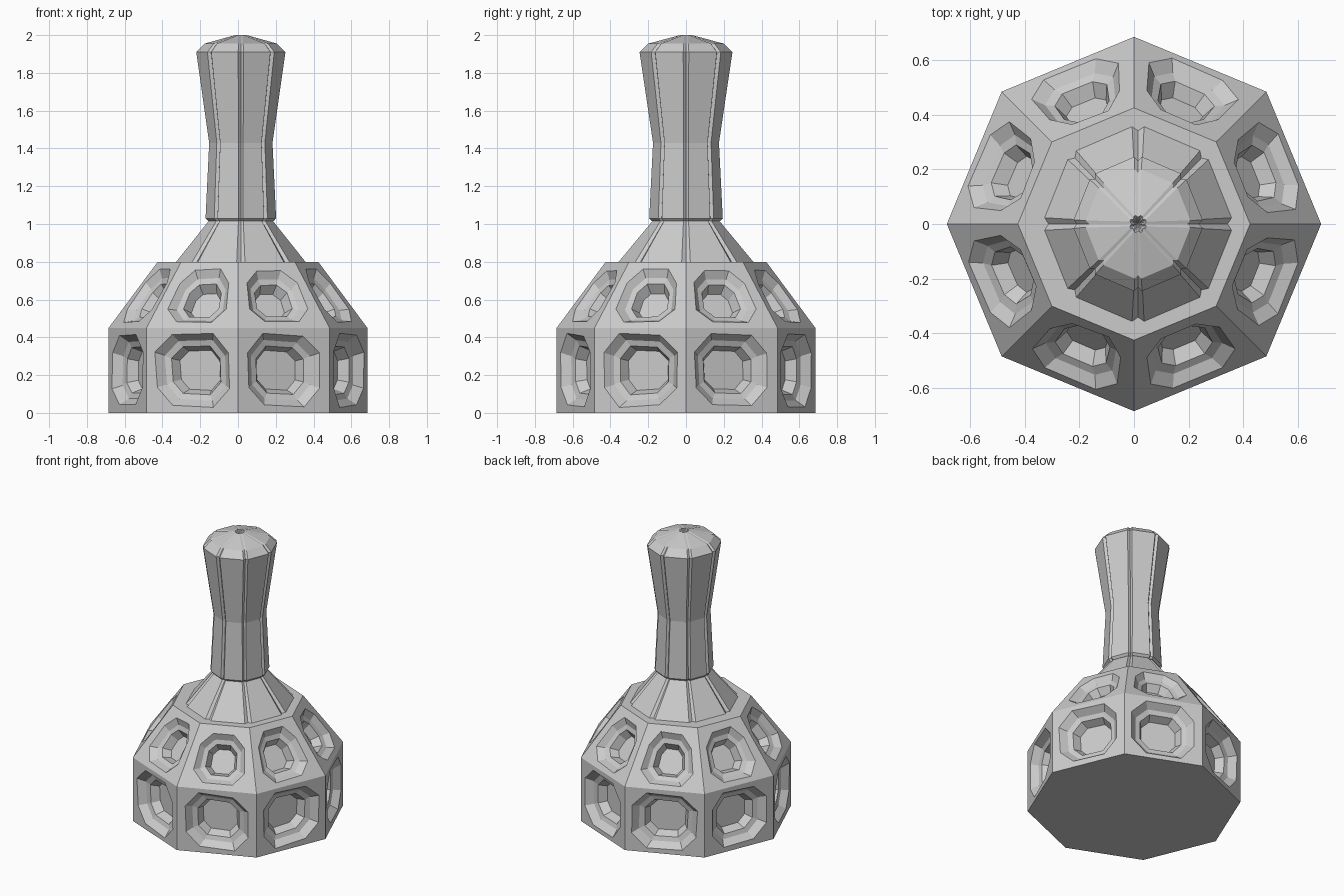
import bpy, bmesh, math, random
from mathutils import Vector

if "Cube" in bpy.data.objects:
    bpy.data.objects.remove(bpy.data.objects["Cube"])

random.seed(4)
SIDES = 8
grey = bpy.data.materials.new("stone grey")
grey.diffuse_color = (0.6, 0.6, 0.6, 1)
grey.use_nodes = True
grey.node_tree.nodes["Principled BSDF"].inputs["Base Color"].default_value = grey.diffuse_color


def finish(bm, name):
    bmesh.ops.recalc_face_normals(bm, faces=bm.faces)
    mesh = bpy.data.meshes.new(name)
    bm.to_mesh(mesh)
    bm.free()
    mesh.materials.append(grey)
    obj = bpy.data.objects.new(name, mesh)
    bpy.context.collection.objects.link(obj)
    return obj


def corner(r, k):
    a = math.tau * k / SIDES
    return Vector((r * math.cos(a), r * math.sin(a), 0))


def windowed_panel(bm, quad, half_w, half_h, mid_v, steps):
    """Fill a four-sided panel with a stepped eight-sided recess."""
    p = [v.co.copy() for v in quad]           # bottom left, bottom right, top right, top left
    normal = (p[1] - p[0]).cross(p[3] - p[0]).normalized()
    # Two outline points beside each panel corner, counter-clockwise
    outline = [(-1, -.5), (-.55, -1), (.55, -1), (1, -.5),
               (1, .5), (.55, 1), (-.55, 1), (-1, .5)]
    wobble = [random.uniform(.95, 1.04) for _ in outline]
    rings = []
    for scale, depth in steps:
        ring = []
        for (u, v), j in zip(outline, wobble):
            s = .5 + .5 * u * half_w * scale * j
            t = mid_v + .5 * v * half_h * scale * j
            co = p[0].lerp(p[1], s).lerp(p[3].lerp(p[2], s), t)
            ring.append(bm.verts.new(co - normal * depth))
        rings.append(ring)
    # Flat surround between the panel border and the recess rim
    rim = rings[0]
    for i in range(4):
        a, b = rim[2 * i], rim[2 * i + 1]
        c = rim[(2 * i + 2) % 8]
        bm.faces.new((quad[i], b, a))
        bm.faces.new((quad[i], quad[(i + 1) % 4], c, b))
    # Sloped sides, ledge, inner walls and floor
    for outer, inner in zip(rings, rings[1:]):
        for i in range(8):
            j = (i + 1) % 8
            bm.faces.new((outer[i], outer[j], inner[j], inner[i]))
    bm.faces.new(rings[-1])


def make_base():
    bm = bmesh.new()
    rings = [[bm.verts.new(corner(r, k) + Vector((0, 0, z))) for k in range(SIDES)]
             for r, z in ((.685, 0), (.685, .45), (.425, .8))]
    for k in range(SIDES):
        n = (k + 1) % SIDES
        windowed_panel(bm, (rings[0][k], rings[0][n], rings[1][n], rings[1][k]),
                       .80, .84, .5,
                       ((1, 0), (.82, .045), (.66, .055), (.54, .11)))
        windowed_panel(bm, (rings[1][k], rings[1][n], rings[2][n], rings[2][k]),
                       .74, .80, .48,
                       ((1, 0), (.80, .035), (.62, .045), (.48, .10)))
    bm.faces.new(rings[0])
    bm.faces.new(rings[2])
    return finish(bm, "base")


def grooved_column(name, profile, tip=None):
    """Eight-sided column with a groove on each corner.
    Profile rows: radius, height, groove half width, groove depth."""
    bm = bmesh.new()
    rings = []
    for r, z, w, d in profile:
        ring = []
        for k in range(SIDES):
            c = corner(r, k)
            before = (corner(r, k - 1) - c).normalized() * w
            after = (corner(r, k + 1) - c).normalized() * w
            for co in (c + before, corner(r - d, k), c + after):
                ring.append(bm.verts.new((co.x * .96 + .015, co.y, z)))
        rings.append(ring)
    n = SIDES * 3
    for low, high in zip(rings, rings[1:]):
        for i in range(n):
            j = (i + 1) % n
            bm.faces.new((low[i], low[j], high[j], high[i]))
    bm.faces.new(rings[0])
    if tip is None:
        bm.faces.new(rings[-1])
    else:
        point = bm.verts.new((.015, 0, tip))
        for i in range(n):
            bm.faces.new((rings[-1][i], rings[-1][(i + 1) % n], point))
    return finish(bm, name)


make_base()

# Sloping collar between base and neck
grooved_column("shoulder", [(.37, .795, .025, .025),
                            (.175, 1.025, .014, .018)])

# Flared neck with a low domed cap
grooved_column("neck", [(.185, 1.015, .014, .018),
                        (.200, 1.03, .014, .018),
                        (.180, 1.43, .014, .018),
                        (.252, 1.91, .016, .020),
                        (.205, 1.955, .014, .018),
                        (.035, 2.0, .010, .010)], tip=1.975)
